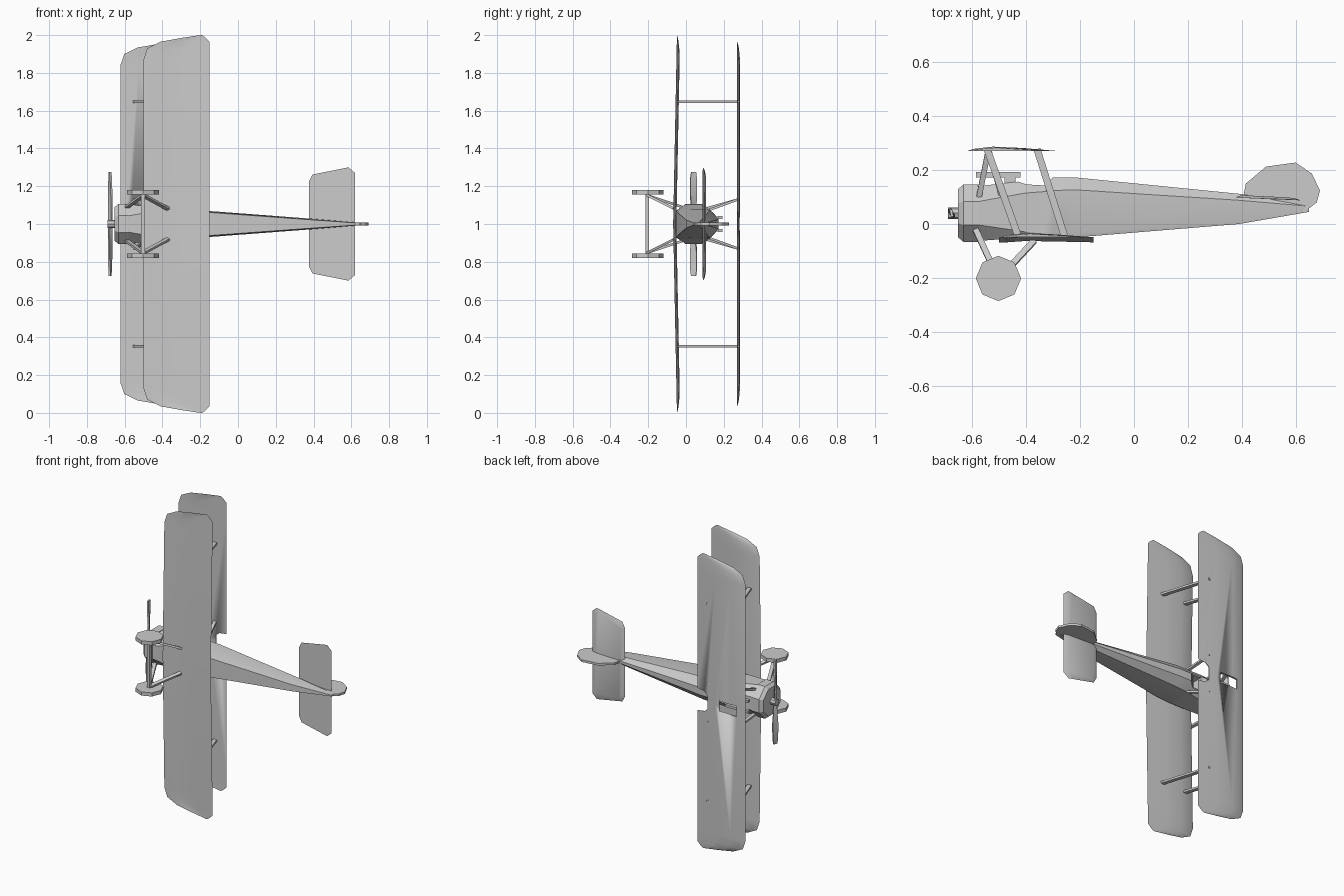
import bpy, bmesh, math
from mathutils import Vector, Matrix

cube = bpy.data.objects.get("Cube")
if cube:
    bpy.data.objects.remove(cube, do_unlink=True)

grey = bpy.data.materials.new("plain grey")
grey.use_nodes = True
tone = (0.6, 0.6, 0.6, 1)
grey.diffuse_color = tone
grey.node_tree.nodes["Principled BSDF"].inputs["Base Color"].default_value = tone

# The nose points to -x, the aircraft's up is +y and the wings span z about MID
MID = 1.0
SIDES = (("left", 1), ("right", -1))


def finish(name, bm, smooth=25):
    bmesh.ops.recalc_face_normals(bm, faces=bm.faces)
    mesh = bpy.data.meshes.new(name)
    bm.to_mesh(mesh)
    bm.free()
    mesh.materials.append(grey)
    obj = bpy.data.objects.new(name, mesh)
    bpy.context.collection.objects.link(obj)
    bpy.ops.object.select_all(action="DESELECT")
    obj.select_set(True)
    bpy.context.view_layer.objects.active = obj
    bpy.ops.object.shade_smooth_by_angle(angle=math.radians(smooth))
    return obj


def loft(name, rings, smooth=25):
    """Skin a row of equal-length closed rings and cap both ends."""
    bm = bmesh.new()
    loops = [[bm.verts.new(p) for p in ring] for ring in rings]
    count = len(loops[0])
    for a, b in zip(loops, loops[1:]):
        for i in range(count):
            j = (i + 1) % count
            bm.faces.new((a[i], a[j], b[j], b[i]))
    bm.faces.new(loops[0])
    bm.faces.new(loops[-1])
    bmesh.ops.remove_doubles(bm, verts=bm.verts, dist=0.0002)
    return finish(name, bm, smooth)


def box(name, center, size):
    bm = bmesh.new()
    bmesh.ops.create_cube(bm, size=1, matrix=Matrix.Translation(center) @ Matrix.Diagonal((*size, 1)))
    return finish(name, bm)


def strut(name, start, end, chord=0.026, thick=0.013):
    """Straight bar: chord along x, thickness across."""
    start, end = Vector(start), Vector(end)
    along = (end - start).normalized()
    across = along.cross(Vector((1, 0, 0))).normalized()
    fore = across.cross(along)
    ring = [fore * chord * i / 2 + across * thick * j / 2 for i, j in ((-1, -1), (1, -1), (1, 1), (-1, 1))]
    return loft(name, [[p + o for o in ring] for p in (start, end)])


def disc(name, center, radius, depth, axis, sides=8, turn=0.0, front=1.0):
    """Prism along x or z; front scales its first end."""
    rings = []
    for end, scale in ((-0.5, front), (0.5, 1)):
        ring = []
        for i in range(sides):
            a = 2 * math.pi * i / sides + turn
            u, v = radius * scale * math.cos(a), radius * scale * math.sin(a)
            offset = (end * depth, u, v) if axis == "x" else (u, v, end * depth)
            ring.append(Vector(center) + Vector(offset))
        rings.append(ring)
    return loft(name, rings)


def plate(name, outline, thick):
    """Flat upright plate in the xy plane, centred on MID."""
    return loft(name, [[(x, y, MID + s * thick / 2) for x, y in outline] for s in (-1, 1)])


def cut(obj, cutter):
    cutter.hide_render = True
    mod = obj.modifiers.new("cut", "BOOLEAN")
    mod.operation, mod.object, mod.solver = "DIFFERENCE", cutter, "EXACT"
    bpy.context.view_layer.objects.active = obj
    bpy.ops.object.modifier_apply(modifier=mod.name)
    bpy.data.objects.remove(cutter, do_unlink=True)


# Cambered aerofoil: chord fraction and height, over the top then back below
FOIL = ((0, 0), (0.08, 0.009), (0.28, 0.017), (0.6, 0.012), (1, 0),
        (0.6, 0.003), (0.28, 0.005), (0.08, 0))
# Half-span outline: distance out, leading edge, trailing edge, thickness
TIP = ((0, 0, 0.35, 1), (0.87, 0, 0.35, 1), (0.93, 0.02, 0.35, 0.8),
       (0.965, 0.09, 0.35, 0.55), (0.985, 0.2, 0.33, 0.3), (1, 0.3, 0.31, 0))


def wing(name, lead, height, span, rise):
    stations = [(-d, a, b, t) for d, a, b, t in reversed(TIP)] + list(TIP[1:])
    rings = [[(lead + a + (b - a) * f, height + h * t + rise * abs(d), MID + d * span)
              for f, h in FOIL] for d, a, b, t in stations]
    return loft(name, rings, 35)


lower_wing = wing("lower_wing", -0.5, -0.068, 1.0, 0.02)
upper_wing = wing("upper_wing", -0.622, 0.27, 0.968, 0)
# Centre opening and trailing edge notch of the upper wing
cut(upper_wing, box("opening_cutter", (-0.5, 0.28, MID), (0.13, 0.1, 0.07)))
notch = ((-0.35, 0.045), (-0.325, 0.065), (-0.2, 0.085))
notch = [(x, MID + z) for x, z in notch] + [(x, MID - z) for x, z in reversed(notch)]
cut(upper_wing, loft("notch_cutter", [[(x, y, z) for x, z in notch] for y in (0.2, 0.35)]))

# Fuselage: x, then half width and height of belly, lower side, longeron, top
BODY = (
    (-0.58, 0.043, -0.063, 0.103, -0.003, 0.103, 0.083, 0.043, 0.14),
    (-0.43, 0.07, -0.052, 0.09, -0.025, 0.09, 0.11, 0.045, 0.157),
    (-0.4, 0.07, -0.053, 0.086, -0.03, 0.086, 0.115, 0.05, 0.147),
    (-0.335, 0.07, -0.053, 0.08, -0.035, 0.08, 0.12, 0.05, 0.143),
    (-0.3, 0.07, -0.053, 0.076, -0.04, 0.078, 0.124, 0.025, 0.173),
    (-0.22, 0.066, -0.05, 0.07, -0.035, 0.074, 0.127, 0.025, 0.173),
    (0.39, 0.022, 0, 0.024, 0.01, 0.028, 0.088, 0.008, 0.112),
    (0.65, 0.004, 0.045, 0.005, 0.05, 0.006, 0.066, 0.003, 0.07),
)
rings = []
for x, *half in BODY:
    pairs = list(zip(half[::2], half[1::2]))
    rings.append([(x, y, MID + w) for w, y in pairs] + [(x, y, MID - w) for w, y in reversed(pairs)])
fuselage = loft("fuselage", rings, 20)
cut(fuselage, box("cockpit_cutter", (-0.367, 0.13, MID), (0.06, 0.1, 0.085)))

# Engine cowl with chamfered lip, hub and propeller
AXIS_Y = 0.04
octagon = math.pi / 8
disc("cowl", (-0.606, AXIS_Y, MID), 0.115, 0.054, "x", turn=octagon)
disc("cowl_lip", (-0.643, AXIS_Y, MID), 0.115, 0.02, "x", turn=octagon, front=0.84)
disc("propeller_hub", (-0.67, AXIS_Y, MID), 0.022, 0.04, "x")
for side, s in SIDES:
    blade = []
    for d, width, pitch in ((0.01, 0.02, 55), (0.06, 0.024, 45), (0.15, 0.038, 25), (0.24, 0.036, 15), (0.275, 0.026, 12)):
        turn = Matrix.Rotation(s * math.radians(pitch), 3, "Z")
        blade.append([Vector((-0.677, AXIS_Y, MID + s * d)) + turn @ Vector((i * 0.005, j * width / 2, 0))
                      for i, j in ((-1, -1), (1, -1), (1, 1), (-1, 1))])
    loft(side + "_propeller_blade", blade)

# Tail surfaces
plate("fin_and_rudder", ((0.405, 0.1), (0.415, 0.15), (0.49, 0.213), (0.6, 0.228), (0.66, 0.187),
                         (0.69, 0.124), (0.678, 0.08), (0.63, 0.043), (0.58, 0.06)), 0.014)
half_tail = ((0.62, 0.087, 0.27), (0.585, 0.09, 0.3), (0.395, 0.097, 0.262), (0.375, 0.098, 0.225))
rim = [(x, y, MID + z) for x, y, z in half_tail] + [(x, y, MID - z) for x, y, z in reversed(half_tail)]
crown = [(0.49 + (x - 0.49) * 0.8, y + 0.009, MID + (z - MID) * 0.95) for x, y, z in rim]
loft("tailplane", [rim, crown], 35)

# Struts, guns and landing gear, repeated on both sides
AXLE = (-0.503, -0.205)
for side, s in SIDES:
    def at(x, y, z):
        return (x, y, MID + s * z)
    for place, top, foot in (("front", -0.545, -0.43), ("rear", -0.36, -0.258)):
        strut(f"{side}_{place}_wing_strut", at(top, 0.278, 0.648), at(foot, -0.045, 0.648))
    strut(side + "_front_cabane", at(-0.54, 0.276, 0.13), at(-0.575, 0.1, 0.08), 0.02)
    strut(side + "_middle_cabane", at(-0.54, 0.276, 0.13), at(-0.49, 0.1, 0.08), 0.02)
    strut(side + "_rear_cabane", at(-0.36, 0.276, 0.13), at(-0.31, 0.11, 0.07), 0.02)
    box(side + "_gun", at(-0.503, 0.183, 0.035), (0.165, 0.02, 0.016))
    box(side + "_gun_mount", at(-0.46, 0.16, 0.035), (0.04, 0.04, 0.012))
    strut(side + "_front_gear_leg", at(-0.588, -0.02, 0.09), at(*AXLE, 0.152), 0.022)
    strut(side + "_rear_gear_leg", at(-0.37, -0.062, 0.08), at(*AXLE, 0.152), 0.022)
    disc(side + "_wheel", at(-0.503, -0.202, 0.168), 0.084, 0.024, "z")
box("axle", (*AXLE, MID), (0.02, 0.018, 0.32))
